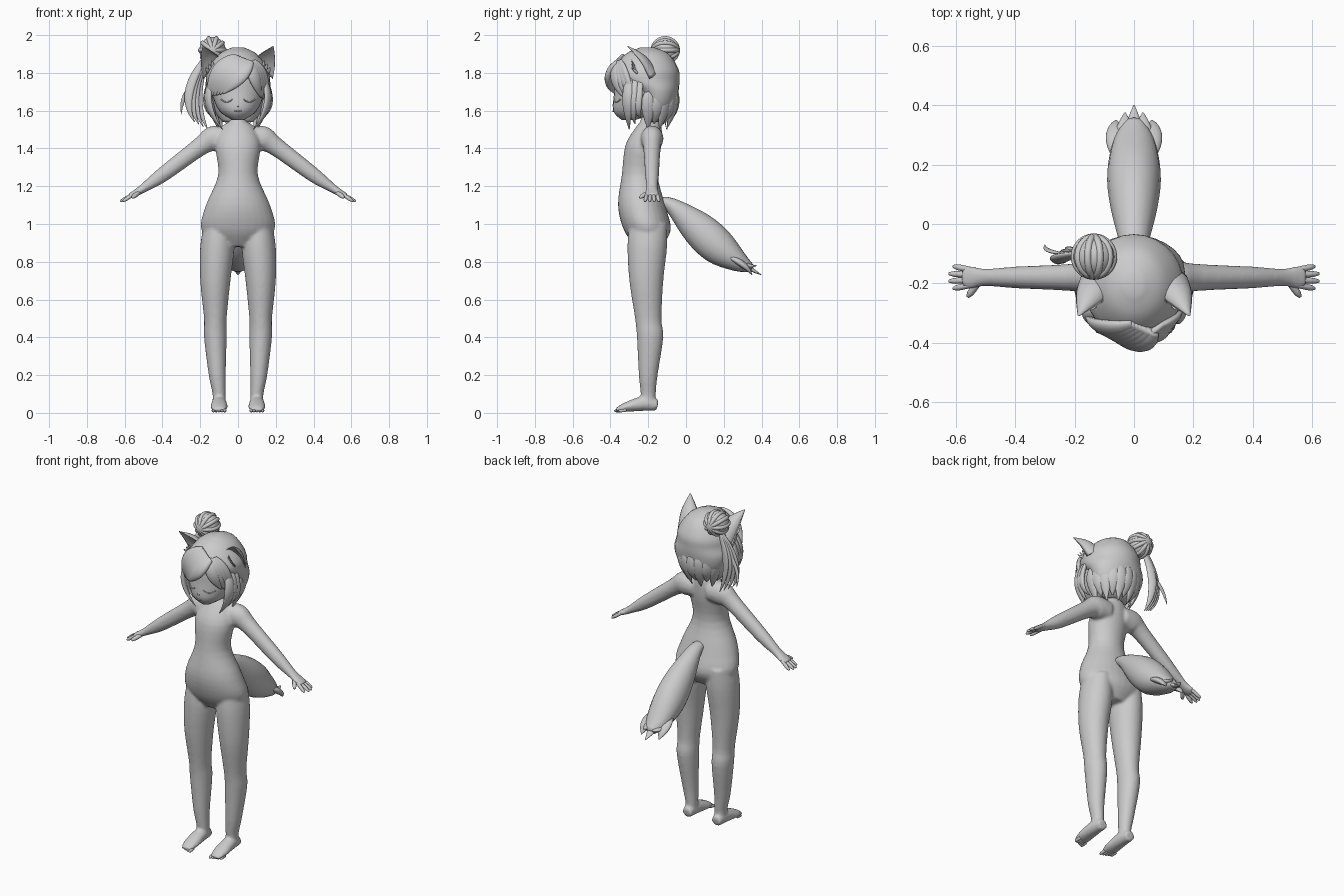
import bpy, bmesh, math
from math import sin, cos, pi, sqrt
from mathutils import Vector

if "Cube" in bpy.data.objects:
    bpy.data.objects.remove(bpy.data.objects["Cube"])

FRONT, UP, SIDE = Vector((0, -1, 0)), Vector((0, 0, 1)), Vector((1, 0, 0))

grey = bpy.data.materials.new("clay grey")
grey.use_nodes = True
tone = (.6, .6, .6, 1)
grey.diffuse_color = tone
grey.node_tree.nodes["Principled BSDF"].inputs["Base Color"].default_value = tone


def spline(rows, steps=4):
    """Smooth curve through every row of numbers."""
    result = []
    last = len(rows) - 1
    for i in range(last):
        window = [rows[min(max(i + shift, 0), last)] for shift in (-1, 0, 1, 2)]
        for k in range(steps):
            u = k / steps
            result.append([b + u / 2 * (c - a + u * (2*a - 5*b + 4*c - d + u * (3*(b - c) + d - a)))
                           for a, b, c, d in zip(*window)])
    result.append(rows[last])
    return result


def loft(bm, rows, outward, along=None, sides=16, cupped=False):
    """Skin elliptical rings given as x, y, z, half width, half depth."""
    rows = spline(rows)
    centres = [Vector(row[:3]) for row in rows]
    rings = []
    for i, (centre, row) in enumerate(zip(centres, rows)):
        heading = along or centres[min(i + 1, len(rows) - 1)] - centres[max(i - 1, 0)]
        heading = heading.normalized()
        across = heading.cross(outward).normalized()
        facing = across.cross(heading)
        ring = []
        for k in range(sides):
            angle = 2 * pi * k / sides
            lift = sin(angle)
            if cupped and lift > 0:
                lift *= -.5
            ring.append(bm.verts.new(centre + across * row[3] * cos(angle) + facing * row[4] * lift))
        rings.append(ring)
    for low, high in zip(rings, rings[1:]):
        for k in range(sides):
            n = (k + 1) % sides
            bm.faces.new((low[k], low[n], high[n], high[k]))
    bm.faces.new(rings[0][::-1])
    bm.faces.new(rings[-1])


def stack(bm, rows):
    """Horizontal rings given as height, centre x, half width, front y, back y."""
    loft(bm, [(x, (front + back) / 2, z, half, (back - front) / 2)
              for z, x, half, front, back in rows], FRONT, UP, sides=28)


def digit(bm, root, tip, radius):
    """One finger or toe."""
    root, tip = Vector(root), Vector(tip)
    loft(bm, [(*root.lerp(tip, u), r, r) for u, r in
              ((0, radius), (.7, radius), (1, radius / 2))], UP, sides=10)


def finish(name, bm, mirrored=False):
    bmesh.ops.recalc_face_normals(bm, faces=bm.faces)
    mesh = bpy.data.meshes.new(name)
    bm.to_mesh(mesh)
    bm.free()
    mesh.materials.append(grey)
    mesh.shade_smooth()
    part = bpy.data.objects.new(name, mesh)
    bpy.context.collection.objects.link(part)
    if mirrored:
        part.modifiers.new("mirror", 'MIRROR')
    return part


def strand(bm, root, bend, tip, outward, width):
    """Tapered lock of hair passing through three points."""
    root, bend, tip = Vector(root), Vector(bend), Vector(tip)
    pull = bend * 2 - (root + tip) / 2
    rows = []
    for i in range(7):
        u = i / 6
        size = width * sin(pi * (.18 + .8 * u))
        rows.append((*root.lerp(pull, u).lerp(pull.lerp(tip, u), u), size, size / 2))
    loft(bm, rows, Vector(outward))


def fan(name, count, first, last, outward, width, mirrored=False):
    """Row of locks blending from the first one to the last one."""
    bm = bmesh.new()
    for i in range(count):
        u = i / (count - 1)
        strand(bm, *[Vector(p).lerp(Vector(q), u) for p, q in zip(first, last)], outward, width)
    finish(name, bm, mirrored)


# Body: torso, neck, legs, feet and arms fused into one smooth form
bm = bmesh.new()
stack(bm, [(z, 0, half, front, back) for z, half, front, back in (
    (.88, .1, -.27, -.13), (.97, .195, -.33, -.08), (1.1, .17, -.36, -.11), (1.26, .105, -.34, -.15),
    (1.42, .12, -.32, -.13), (1.52, .08, -.26, -.13), (1.55, .04, -.24, -.15), (1.64, .04, -.24, -.16))])
for s in (1, -1):
    stack(bm, [(z, s * x, half, front, back) for z, x, half, front, back in (
        (1, .11, .07, -.3, -.1), (.88, .11, .09, -.31, -.1), (.7, .12, .08, -.3, -.12),
        (.5, .12, .06, -.27, -.13), (.4, .12, .06, -.26, -.12), (.2, .11, .045, -.25, -.15),
        (.1, .1, .035, -.24, -.16), (.04, .1, .035, -.24, -.16))])
    loft(bm, [(s * .1, y, z, half, high) for y, z, half, high in (
        (-.15, .04, .03, .03), (-.22, .05, .04, .04), (-.32, .03, .045, .025), (-.37, .015, .03, .01))], UP)
    loft(bm, [(s * x, -.18, z, half, high) for x, z, half, high in (
        (.05, 1.45, .06, .06), (.13, 1.45, .06, .07), (.2, 1.41, .047, .05), (.4, 1.26, .037, .04),
        (.5, 1.19, .03, .024), (.55, 1.16, .04, .017), (.58, 1.15, .03, .01))], UP)
body = finish("body", bm)
fuse = body.modifiers.new("fuse", 'REMESH')
fuse.mode = 'VOXEL'
fuse.voxel_size = .008
fuse.use_smooth_shade = True
relax = body.modifiers.new("relax", 'SMOOTH')
relax.iterations = 8

# Fingers and thumbs
bm = bmesh.new()
for i in range(4):
    spread = 1.5 - i
    digit(bm, (.55, -.18 + spread * .017, 1.16),
          (.63 - abs(spread) * .014, -.18 + spread * .025, 1.12), .01)
digit(bm, (.52, -.19, 1.17), (.56, -.245, 1.14), .012)
finish("fingers", bm, mirrored=True)

# Toes
bm = bmesh.new()
for i in range(5):
    x, tip = .07 + .015 * i, -.38 + .006 * i
    digit(bm, (x, tip + .04, .015), (x, tip, .01), .009)
finish("toes", bm, mirrored=True)

# Head
bm = bmesh.new()
stack(bm, [(z, 0, half, front, back) for z, half, front, back in (
    (1.55, .03, -.34, -.27), (1.6, .1, -.385, -.15), (1.7, .14, -.38, -.1),
    (1.8, .14, -.37, -.1), (1.87, .1, -.3, -.12))])
finish("head", bm)

# Closed eyelids, mouth and nose
for name, centre, height, half, bow in (("eyelids", .06, 1.66, .03, .014), ("mouth", 0, 1.6, .018, .004)):
    bm = bmesh.new()
    rows = []
    for k in range(-3, 4):
        u = k / 3
        x = centre + half * u
        surface = -.25 - .135 * sqrt(1 - (x / .13) ** 2)
        rows.append((x, surface, height - bow * (1 - u * u), .003, .004))
    loft(bm, rows, FRONT)
    finish(name, bm, mirrored=centre > 0)
bm = bmesh.new()
digit(bm, (0, -.375, 1.65), (0, -.385, 1.62), .008)
finish("nose", bm)

# Hair cap, cut back below the brow to leave the face open
bm = bmesh.new()
stack(bm, [(z, 0, half, front, back) for z, half, front, back in (
    (1.54, .08, -.21, -.12), (1.62, .145, -.24, -.06), (1.7, .17, -.27, -.04), (1.76, .17, -.37, -.035),
    (1.82, .16, -.38, -.04), (1.9, .1, -.32, -.09), (1.935, .03, -.24, -.17))])
finish("hair_cap", bm)

# Nape locks around the back of the cap
bm = bmesh.new()
for i in range(11):
    angle = pi * i / 10
    outward = Vector((cos(angle), sin(angle), 0))
    root, bend, tip = (outward * reach + Vector((0, -.2, z)) for reach, z in
                       ((.15, 1.7), (.14, 1.61), (.1, 1.5 + i % 2 * .03)))
    strand(bm, root, bend, tip, outward, .036)
finish("nape_locks", bm)

# Swept fringe, parted on the left
fan("right_fringe", 6, ((.06, -.36, 1.86), (0, -.4, 1.78), (-.08, -.375, 1.69)),
    ((0, -.34, 1.88), (-.1, -.35, 1.8), (-.16, -.3, 1.67)), (-.5, -1, .2), .05)
fan("left_fringe", 4, ((.06, -.36, 1.86), (.09, -.375, 1.77), (.12, -.33, 1.67)),
    ((.08, -.35, 1.86), (.13, -.32, 1.77), (.15, -.27, 1.65)), (.6, -1, .1), .036)

# Long locks framing the face
fan("side_locks", 3, ((.13, -.3, 1.78), (.155, -.31, 1.64), (.08, -.3, 1.5)),
    ((.14, -.24, 1.78), (.165, -.26, 1.64), (.12, -.24, 1.56)), (1, -.5, 0), .03, mirrored=True)

# Cat ears with cupped fronts and inner tufts
bm = bmesh.new()
loft(bm, [(.115, -.21, 1.79, .075, .06), (.15, -.25, 1.87, .05, .04), (.187, -.31, 1.94, .003, .003)],
     Vector((.3, -1, .2)), cupped=True)
finish("ears", bm, mirrored=True)
fan("ear_tufts", 3, ((.12, -.25, 1.8), (.13, -.27, 1.83), (.14, -.29, 1.87)),
    ((.15, -.25, 1.8), (.16, -.27, 1.81), (.17, -.29, 1.83)), FRONT, .012, mirrored=True)

# Hair bun wrapped in bands that meet at its front and back
centre = Vector((-.135, -.11, 1.92))
bpy.ops.mesh.primitive_uv_sphere_add(segments=32, ring_count=16, radius=.07, location=centre)
bun = [bpy.context.object]
bun[0].name = "bun"
for i in range(5):
    bpy.ops.mesh.primitive_torus_add(major_radius=.066, minor_radius=.012, location=centre,
                                     rotation=(0, pi * i / 5, 0))
    bun.append(bpy.context.object)
    bun[-1].name = "bun_band"
for part in bun:
    part.data.materials.append(grey)
    part.data.shade_smooth()

# Loose side ponytail falling from the bun
fan("ponytail", 4, ((-.16, -.1, 1.87), (-.21, -.09, 1.69), (-.16, -.1, 1.5)),
    ((-.18, -.1, 1.87), (-.26, -.12, 1.69), (-.23, -.13, 1.54)), (-.4, -1, 0), .025)
bm = bmesh.new()
strand(bm, (-.23, -.1, 1.75), (-.285, -.09, 1.67), (-.3, -.07, 1.58), FRONT, .012)
finish("ponytail_wisp", bm)

# Bushy tail with pointed tufts
bm = bmesh.new()
loft(bm, [(0, y, z, half, high) for y, z, half, high in (
    (-.16, 1.12, .03, .02), (-.08, 1.1, .045, .04), (.06, .98, .08, .09),
    (.17, .88, .09, .095), (.28, .8, .07, .055), (.35, .765, .03, .02))], UP)
finish("tail", bm)
bm = bmesh.new()
for i in range(-2, 3):
    x = i * .025
    strand(bm, (x, .22, .83), (x * 1.2, .3, .785), (x * 1.2, .4 - abs(x), .73 + i % 2 * .05), UP, .036)
finish("tail_tufts", bm)
